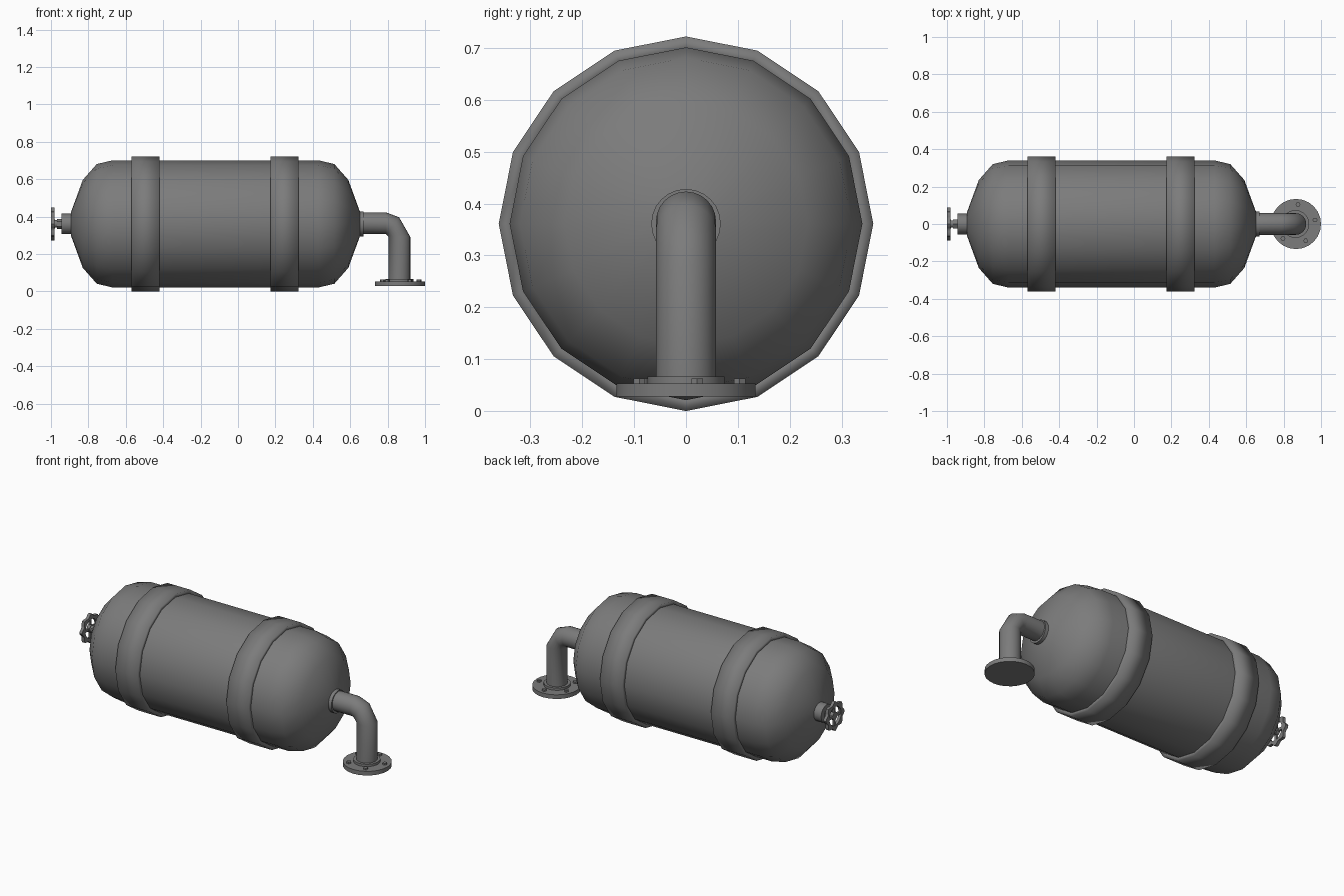
import bpy, bmesh, math
from mathutils import Vector, Matrix

old = bpy.data.objects.get("Cube")
if old:
    bpy.data.objects.remove(old, do_unlink=True)

steel = bpy.data.materials.new("grey steel")
steel.use_nodes = True
GREY = (0.2, 0.2, 0.2, 1)
steel.diffuse_color = GREY
steel.node_tree.nodes["Principled BSDF"].inputs["Base Color"].default_value = GREY

AXIS_Z = 0.361


def finish(bm, name, angle=50):
    bmesh.ops.recalc_face_normals(bm, faces=bm.faces)
    mesh = bpy.data.meshes.new(name)
    bm.to_mesh(mesh)
    bm.free()
    obj = bpy.data.objects.new(name, mesh)
    bpy.context.collection.objects.link(obj)
    mesh.materials.append(steel)
    bpy.ops.object.select_all(action='DESELECT')
    obj.select_set(True)
    bpy.context.view_layer.objects.active = obj
    if angle >= 180:
        bpy.ops.object.shade_smooth()
    else:
        bpy.ops.object.shade_smooth_by_angle(angle=math.radians(angle))
    return obj


def sweep(bm, rings, sides, closed=False):
    """Skin rings given as (centre, direction in the xz plane, radius)."""
    loops = []
    for centre, direction, radius in rings:
        d = Vector(direction).normalized()
        side = Vector((0, 1, 0))
        up = d.cross(side)
        loops.append([bm.verts.new(Vector(centre) + radius * (
            up * math.cos(math.tau * i / sides) + side * math.sin(math.tau * i / sides)))
            for i in range(sides)])
    pairs = list(zip(loops, loops[1:]))
    if closed:
        pairs.append((loops[-1], loops[0]))
    for a, b in pairs:
        for i in range(sides):
            j = (i + 1) % sides
            bm.faces.new((a[i], a[j], b[j], b[i]))
    if not closed:
        bm.faces.new(loops[0])
        bm.faces.new(loops[-1])


def lathe_x(name, profile, sides=16, angle=50, closed=False):
    bm = bmesh.new()
    sweep(bm, [((x, 0, AXIS_Z), (1, 0, 0), r) for x, r in profile], sides, closed)
    return finish(bm, name, angle)


def lathe_z(name, x, y, profile, sides=24):
    bm = bmesh.new()
    sweep(bm, [((x, y, z), (0, 0, 1), r) for z, r in profile], sides)
    return finish(bm, name, 40)


# Tank body with domed ends
dome = [(0.535, 0.34), (0.635, 0.32), (0.71, 0.235), (0.774, 0.06)]
dome[0] = (0.55, 0.34)
MID = -0.12
body = [(MID - x, r) for x, r in reversed(dome)] + [(MID + x, r) for x, r in dome]
lathe_x("tank_body", body)

# Raised bands around the tank
for name, x in (("right_band", -0.494), ("left_band", 0.249)):
    h = 0.075
    lathe_x(name, [(x - h, 0.33), (x - h, 0.361), (x + h, 0.361), (x + h, 0.33)],
            angle=180, closed=True)

# Valve neck and stem
lathe_x("valve_neck", [(-0.943, 0.055), (-0.88, 0.055)])
lathe_x("valve_stem", [(-0.995, 0.02), (-0.93, 0.02)], 12)
lathe_x("valve_nut", [(-0.968, 0.027), (-0.94, 0.027)], 6, 20)

# Handwheel: lobed rim, hub and spokes
LOBES = 8
STEPS = LOBES * 6
bm = bmesh.new()
rim = []
for i in range(STEPS):
    a = math.tau * i / STEPS
    outer = 0.081 + 0.008 * math.cos(LOBES * a)
    rim.append([bm.verts.new((x, r * math.sin(a), AXIS_Z + r * math.cos(a)))
                for x, r in ((-1, 0.056), (-1, outer), (-0.982, outer), (-0.982, 0.056))])
for a, b in zip(rim, rim[1:] + rim[:1]):
    for k in range(4):
        m = (k + 1) % 4
        bm.faces.new((a[k], a[m], b[m], b[k]))
for i in range(4):
    turn = Matrix.Rotation(math.tau * i / 4, 4, 'X')
    place = Matrix.Translation((-0.991, 0, AXIS_Z)) @ turn @ Matrix.Translation((0, 0, 0.035))
    bmesh.ops.create_cube(bm, size=1, matrix=place @ Matrix.Diagonal((0.012, 0.016, 0.05, 1)))
finish(bm, "handwheel", 40)
lathe_x("handwheel_hub", [(-0.998, 0.024), (-0.978, 0.024)], 12)

# Outlet collar and elbow pipe
PIPE_X = 0.863
lathe_x("outlet_collar", [(0.64, 0.067), (0.672, 0.067)], 24)
bm = bmesh.new()
sweep(bm, [((0.64, 0, 0.365), (1, 0, 0), 0.058),
           ((0.79, 0, 0.365), (1, 0, 0), 0.058),
           ((0.828, 0, 0.349), (0.82, 0, -0.57), 0.058),
           ((PIPE_X, 0, 0.292), (0, 0, -1), 0.058),
           ((PIPE_X, 0, 0.05), (0, 0, -1), 0.058)], 24)
finish(bm, "elbow_pipe")

# Foot flange with raised collar and five bolts
lathe_z("foot_flange", PIPE_X + 0.003, 0, [(0.028, 0.134), (0.053, 0.134)])
lathe_z("flange_collar", PIPE_X, 0, [(0.05, 0.074), (0.067, 0.074)])
for i in range(5):
    a = math.radians(12 + 72 * i)
    lathe_z(f"flange_bolt_{i + 1}", PIPE_X + 0.003 + 0.104 * math.cos(a), 0.104 * math.sin(a),
            [(0.05, 0.013), (0.063, 0.013)], 6)
